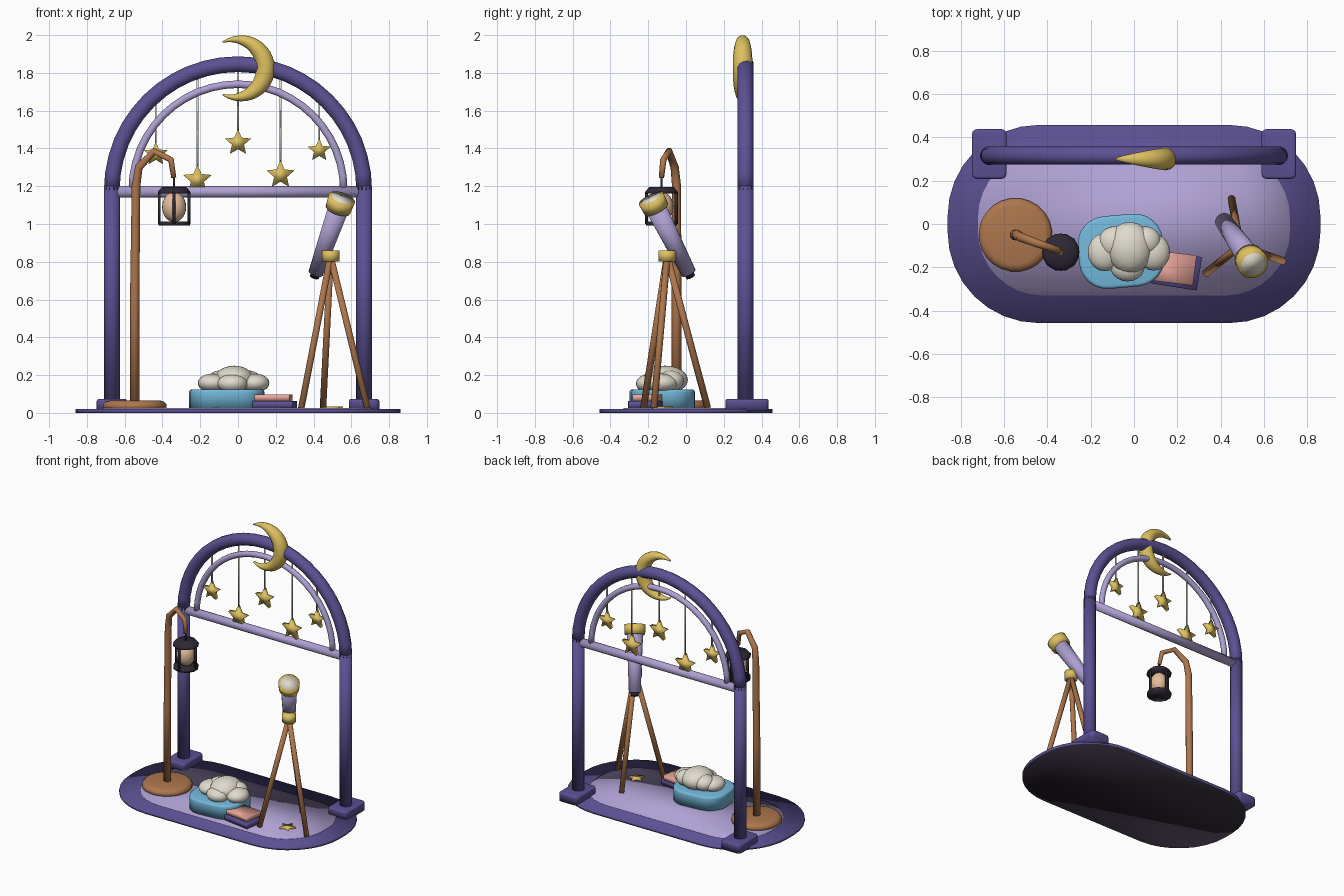
import bpy, bmesh
from math import sin, cos, pi, radians, sqrt
from mathutils import Vector, Matrix

if "Cube" in bpy.data.objects:
    bpy.data.objects.remove(bpy.data.objects["Cube"], do_unlink=True)


def material(name, rgb):
    m = bpy.data.materials.new(name)
    m.use_nodes = True
    lin = [(c / 255) ** 2.2 for c in rgb] + [1]
    m.diffuse_color = lin
    m.node_tree.nodes["Principled BSDF"].inputs["Base Color"].default_value = lin
    return m


PURPLE = material("deep purple", (92, 82, 146))
LAVENDER = material("lavender", (174, 160, 210))
GOLD = material("gold", (221, 191, 96))
WOOD = material("warm wood", (172, 118, 78))
DARK = material("charcoal", (50, 44, 56))
GLOW = material("candle glow", (228, 188, 154))
BLUE = material("sky blue", (116, 184, 220))
CREAM = material("cream", (224, 218, 204))
PINK = material("pink", (234, 166, 154))


def finish(name, bm, mat):
    """Turn a bmesh into a smooth shaded object."""
    bmesh.ops.recalc_face_normals(bm, faces=bm.faces[:])
    for face in bm.faces:
        face.smooth = True
    me = bpy.data.meshes.new(name)
    bm.to_mesh(me)
    bm.free()
    me.materials.append(mat)
    ob = bpy.data.objects.new(name, me)
    bpy.context.collection.objects.link(ob)
    return ob


def tube(name, pts, radii, mat, sides=12, depth=None):
    """Sweep a round or oval section along a path."""
    pts = [Vector(p) for p in pts]
    if not isinstance(radii, (list, tuple)):
        radii = [radii] * len(pts)
    depth = depth or radii
    bm, rings = bmesh.new(), []
    for i, p in enumerate(pts):
        t = (pts[min(i + 1, len(pts) - 1)] - pts[max(i - 1, 0)]).normalized()
        u = Vector((0, 1, 0)).cross(t).normalized()
        v = t.cross(u)
        angles = [2 * pi * (k + 0.5) / sides for k in range(sides)]
        rings.append([bm.verts.new(p + u * cos(a) * radii[i] + v * sin(a) * depth[i])
                      for a in angles])
    for a, b in zip(rings, rings[1:]):
        for k in range(sides):
            n = (k + 1) % sides
            bm.faces.new((a[k], a[n], b[n], b[k]))
    bm.faces.new(rings[0])
    bm.faces.new(rings[-1])
    return finish(name, bm, mat)


def prism(name, outline, z0, z1, mat, matrix, bevel=0.0):
    """Extrude a flat outline, then place it."""
    bm = bmesh.new()
    base = bm.faces.new([bm.verts.new((x, y, z0)) for x, y in outline])
    top = bmesh.ops.extrude_face_region(bm, geom=[base], use_keep_orig=True)["geom"]
    moved = [g for g in top if isinstance(g, bmesh.types.BMVert)]
    bmesh.ops.translate(bm, verts=moved, vec=(0, 0, z1 - z0))
    if bevel:
        rim = [e for e in bm.edges if all(v.co.z > z1 - 1e-4 for v in e.verts)]
        bmesh.ops.bevel(bm, geom=rim, offset=bevel, segments=3, profile=0.5, affect="EDGES")
    bm.transform(matrix)
    return finish(name, bm, mat)


def slab(name, x, y, hx, hy, r, z0, z1, mat, turn=0, seg=8, bevel=0.0):
    """Rounded rectangle slab."""
    outline = []
    for q, (sx, sy) in enumerate(((1, 1), (-1, 1), (-1, -1), (1, -1))):
        for k in range(seg + 1):
            a = pi / 2 * (q + k / seg)
            outline.append((sx * (hx - r) + r * cos(a), sy * (hy - r) + r * sin(a)))
    place = Matrix.Translation((x, y, 0)) @ Matrix.Rotation(radians(turn), 4, "Z")
    return prism(name, outline, z0, z1, mat, place, bevel)


def star(name, pos, r, upright=True, half=0.015):
    outline = [((r if k % 2 == 0 else r * 0.46) * cos(pi / 2 + k * pi / 5),
                (r if k % 2 == 0 else r * 0.46) * sin(pi / 2 + k * pi / 5)) for k in range(10)]
    place = Matrix.Translation(pos)
    if upright:
        place = place @ Matrix.Rotation(pi / 2, 4, "X")
    return prism(name, outline, -half, half, GOLD, place)


def ball(name, pos, size, mat):
    bm = bmesh.new()
    bmesh.ops.create_uvsphere(bm, u_segments=20, v_segments=12, radius=1)
    bm.transform(Matrix.Translation(pos) @ Matrix.Diagonal((*size, 1)))
    return finish(name, bm, mat)


# Rug with a dark backing
rug = slab("rug", 0, 0, 0.86, 0.457, 0.42, 0, 0.02, PURPLE)
rug.data.materials.append(DARK)
for face in rug.data.polygons:
    if face.normal.z < -0.9:
        face.material_index = 1
slab("rug_inner", 0, 0, 0.72, 0.33, 0.3, 0.015, 0.025, LAVENDER)

# Arch frame
AY, AZ, AW, AH = 0.315, 1.18, 0.668, 0.666


def arch(w, h, n=24):
    return [(w * cos(pi * k / n), AY, AZ + h * sin(pi * k / n)) for k in range(n + 1)]


for side, x in (("left", AW), ("right", -AW)):
    slab(side + "_foot", x, 0.323, 0.08, 0.115, 0.025, 0.01, 0.074, PURPLE, seg=3, bevel=0.012)
    tube(side + "_post", [(x, AY, 0.05), (x, AY, 1.2)], 0.043, PURPLE, 16)
tube("arch", arch(AW, AH), 0.043, PURPLE)
tube("inner_arch", arch(0.56, 0.56), 0.021, LAVENDER, 10)
tube("crossbar", [(-0.64, AY, 1.17), (0.64, AY, 1.17)], 0.031, LAVENDER)

# Crescent moon
path, widths = [], []
for k in range(25):
    a = radians(-126 + 252 * k / 24)
    inner = -0.065 * cos(a) + sqrt(0.14 ** 2 - (0.065 * sin(a)) ** 2)
    mid = (0.176 + inner) / 2
    path.append((0.02 + mid * cos(a), 0.3, 1.824 + mid * sin(a)))
    widths.append((0.176 - inner) / 2)
tube("moon", path, widths, GOLD, 14, [0.052 * (w / 0.05) ** 0.8 for w in widths])

# Hanging stars
for i, (x, z, r) in enumerate(((-0.435, 1.37, 0.066), (-0.215, 1.235, 0.08), (0, 1.43, 0.073),
                               (0.225, 1.26, 0.078), (0.43, 1.39, 0.064))):
    star(f"hanging_star_{i}", (x, AY, z), r)
    top = AZ + AH * sqrt(1 - (x / AW) ** 2) - 0.02
    tube(f"star_thread_{i}", [(x, AY, z + r * 0.8), (x, AY, top)], 0.0055, CREAM, 6)
star("floor_star", (0.5, -0.13, 0.029), 0.058, False, 0.006)

# Lamp stand
LX, LY = -0.547, -0.05
tube("lamp_base", [(LX, LY, z) for z in (0.02, 0.045, 0.06, 0.066)],
     [0.17, 0.17, 0.155, 0.135], WOOD, 24)
tube("lamp_pole", [(LX, LY, 0.05), (LX, LY, 0.6), (-0.54, LY, 1.2), (-0.525, -0.06, 1.3),
                   (-0.443, -0.09, 1.385), (-0.355, -0.12, 1.34), (-0.34, -0.13, 1.245)],
     [0.026, 0.026, 0.024, 0.022, 0.019, 0.017, 0.014], WOOD, 10)

# Lantern
NX, NY = -0.338, -0.13
tube("lantern_hook", [(NX, NY, 1.18), (NX, NY, 1.25)], 0.006, DARK, 6)
tube("lantern_cap", [(NX, NY, z) for z in (1.162, 1.172, 1.195)], [0.088, 0.088, 0.068], DARK)
tube("lantern_floor", [(NX, NY, z) for z in (0.992, 1.012)], 0.086, DARK)
for k in range(4):
    bx, by = NX + 0.079 * cos(k * pi / 2), NY + 0.079 * sin(k * pi / 2)
    tube(f"lantern_bar_{k}", [(bx, by, 1.0), (bx, by, 1.17)], 0.009, DARK, 6)
ball("lantern_light", (NX, NY, 1.09), (0.064, 0.064, 0.08), GLOW)

# Telescope tripod
hub = Vector((0.49, -0.1, 0.83))
tube("tripod_hub", [hub - Vector((0, 0, 0.028)), hub + Vector((0, 0, 0.03))], 0.047, GOLD, 16)
for i, (x, y) in enumerate(((0.335, -0.225), (0.685, -0.17), (0.45, 0.115))):
    foot = Vector((x, y, 0.025))
    tube(f"tripod_leg_{i}", [foot, hub + (foot - hub).normalized() * 0.02], 0.018, WOOD, 10)

# Telescope barrel
eye, lens = Vector((0.405, 0.025, 0.72)), Vector((0.55, -0.185, 1.135))
for name, a, b, ra, rb, mat in (("eyepiece", 0, 0.1, 0.025, 0.025, DARK),
                                ("barrel", 0.05, 0.9, 0.04, 0.056, LAVENDER),
                                ("barrel_ring", 0.86, 1.0, 0.069, 0.073, GOLD),
                                ("lens", 0.96, 1.006, 0.057, 0.057, CREAM)):
    tube("telescope_" + name, [eye.lerp(lens, a), eye.lerp(lens, b)], [ra, rb], mat, 20)

# Cushion with a fluffy pillow
slab("cushion", -0.06, -0.126, 0.197, 0.168, 0.13, 0.02, 0.125, BLUE, 5, 6, 0.015)
puffs = (((-0.02, -0.11, 0.175), (0.105, 0.12, 0.075)), ((-0.135, -0.13, 0.158), (0.078, 0.088, 0.05)),
         ((0.09, -0.13, 0.158), (0.076, 0.085, 0.05)), ((-0.03, -0.195, 0.155), (0.08, 0.07, 0.05)),
         ((-0.09, -0.085, 0.17), (0.075, 0.075, 0.055)), ((0.05, -0.08, 0.17), (0.075, 0.07, 0.055)))
for i, (pos, size) in enumerate(puffs):
    ball(f"pillow_puff_{i}", pos, size, CREAM)

# Books
slab("lower_book", 0.195, -0.213, 0.108, 0.078, 0.006, 0.025, 0.064, PURPLE, -9, 2)
slab("upper_book", 0.185, -0.203, 0.096, 0.07, 0.006, 0.064, 0.098, PINK, -7, 2)
